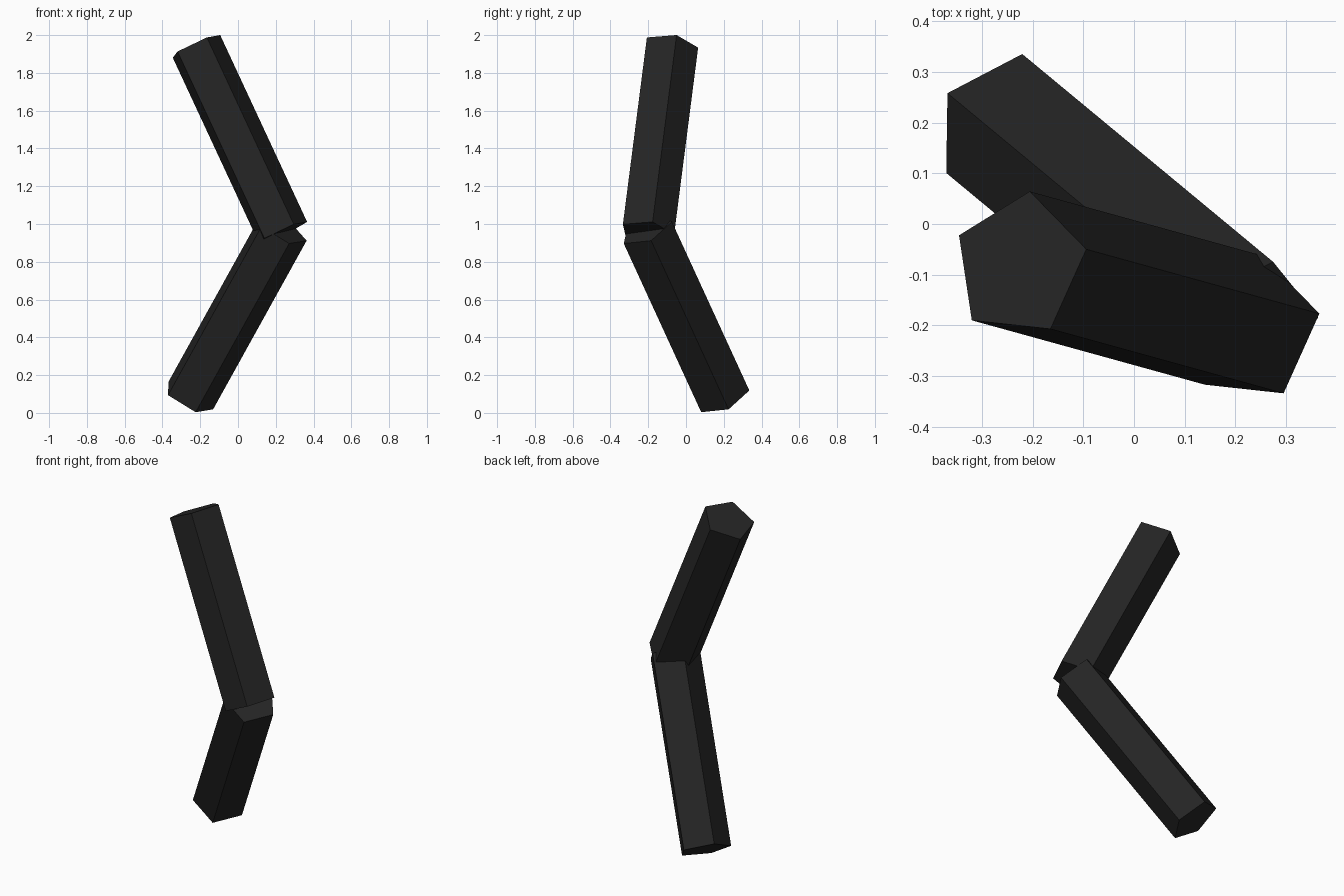
import bpy
from mathutils import Matrix, Vector

cube = bpy.data.objects.get("Cube")
if cube:
    bpy.data.objects.remove(cube, do_unlink=True)

SIDES = 5
RADIUS = 0.147

# Single near-black material
black = bpy.data.materials.new("charcoal black")
black.use_nodes = True
black.diffuse_color = (0.018, 0.018, 0.018, 1)
black.node_tree.nodes["Principled BSDF"].inputs["Base Color"].default_value = black.diffuse_color


def pentagon_bar(name, start, end, corner):
    """Flat-faced bar from start to end, rolled so one edge points along corner."""
    start, end = Vector(start), Vector(end)
    axis = (end - start).normalized()
    side = Vector(corner)
    side = (side - axis * side.dot(axis)).normalized()
    rotation = Matrix((side, axis.cross(side), axis)).transposed()

    bpy.ops.mesh.primitive_cylinder_add(
        vertices=SIDES, radius=RADIUS, depth=(end - start).length)
    bar = bpy.context.object
    bar.name = bar.data.name = name
    # The cylinder's first edge lies on its local +y, so turn it onto local +x
    first = bar.data.vertices[0].co.to_2d()
    roll = Matrix.Rotation(first.angle_signed(Vector((1, 0))) * -1, 4, "Z")
    bar.matrix_world = Matrix.Translation((start + end) / 2) @ rotation.to_4x4() @ roll
    bar.data.materials.append(black)
    return bar


# Lower bar leans forward and to the left, up to the joint
pentagon_bar("lower_bar", (-0.263, 0.20, 0.08), (0.232, -0.21, 0.973), (0.133, 0.025, -0.06))

# Upper bar leans back from the joint towards the right
pentagon_bar("upper_bar", (-0.226, -0.081, 1.943), (0.234, -0.208, 0.954), (0.131, 0.031, 0.057))
